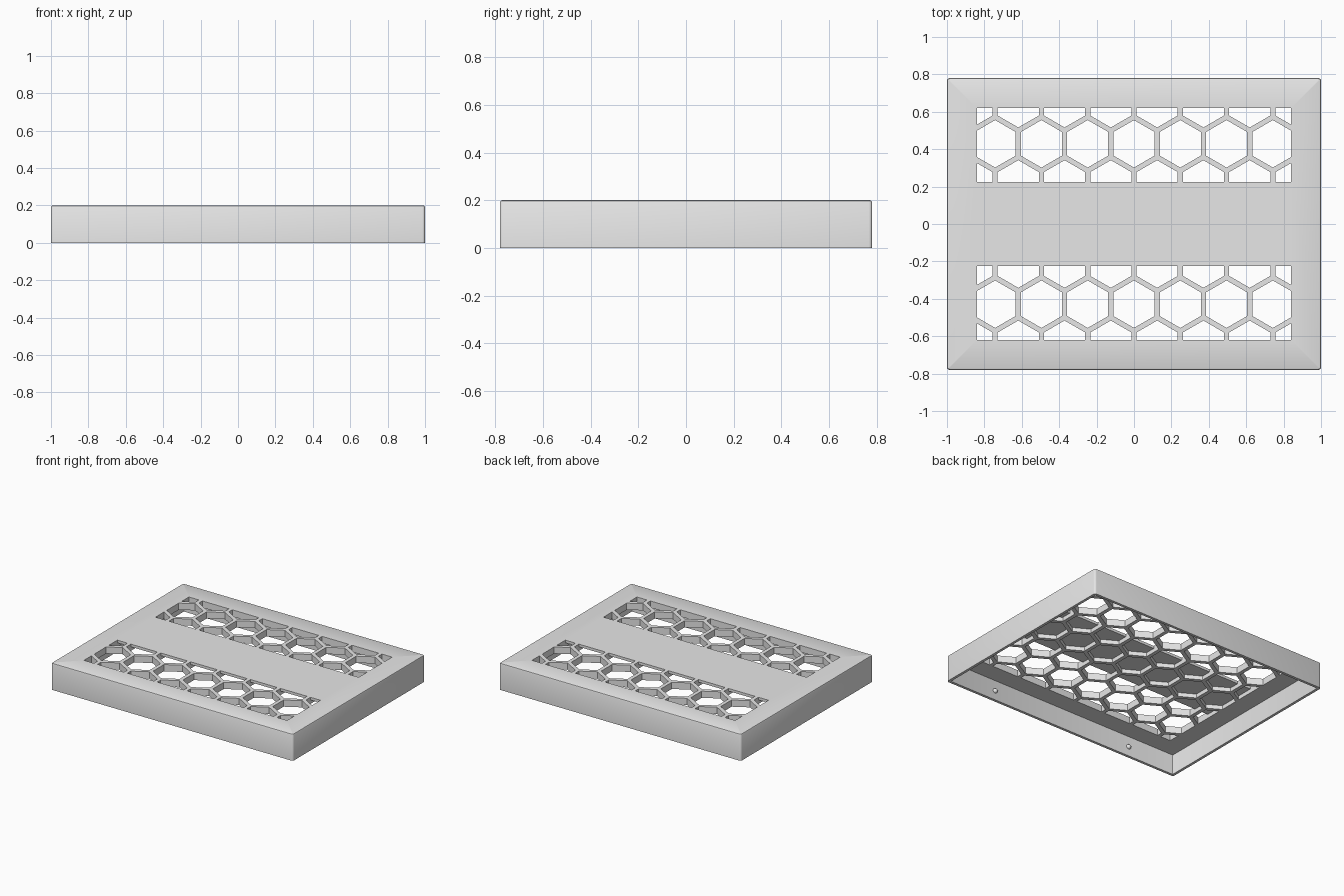
import bpy, bmesh
from math import sqrt, pi, cos, sin

old = bpy.data.objects.get("Cube")
if old:
    bpy.data.objects.remove(old, do_unlink=True)

LENGTH, DEPTH, HEIGHT = 2.0, 1.56, 0.2
WALL, CEILING, BAND_FLOOR = 0.02, 0.15, 0.18
PITCH, BAR = 0.2475, 0.028
GRID_X, GRID_Y, BAND_Y = 0.84, 0.62, 0.225

grey = bpy.data.materials.new("light_grey")
grey.use_nodes = True
colour = (0.8, 0.8, 0.8, 1)
grey.diffuse_color = colour
grey.node_tree.nodes["Principled BSDF"].inputs["Base Color"].default_value = colour


def finish(bm, name):
    """Turn a bmesh into a named grey object with sharp flats."""
    bmesh.ops.recalc_face_normals(bm, faces=bm.faces[:])
    mesh = bpy.data.meshes.new(name)
    bm.to_mesh(mesh)
    bm.free()
    mesh.materials.append(grey)
    obj = bpy.data.objects.new(name, mesh)
    bpy.context.collection.objects.link(obj)
    bpy.ops.object.select_all(action='DESELECT')
    obj.select_set(True)
    bpy.context.view_layer.objects.active = obj
    bpy.ops.object.shade_smooth_by_angle(angle=pi / 5)


def rounded_ring(bm, inset, radius, z):
    """Rectangle outline with rounded corners."""
    ring = []
    for k, (sx, sy) in enumerate(((1, 1), (-1, 1), (-1, -1), (1, -1))):
        cx = sx * (LENGTH / 2 - inset - radius)
        cy = sy * (DEPTH / 2 - inset - radius)
        for step in range(4):
            a = (k + step / 3) * pi / 2
            ring.append(bm.verts.new((cx + radius * cos(a), cy + radius * sin(a), z)))
    return ring


def bridge(bm, a, b):
    for k in range(len(a)):
        n = (k + 1) % len(a)
        bm.faces.new((a[k], a[n], b[n], b[k]))


def hexagon_cell(cx, cy):
    """Flat hexagon, clipped to the grid area and split at the solid band."""
    cell = bmesh.new()
    radius = (PITCH - BAR) / sqrt(3)
    cell.faces.new([cell.verts.new((cx + radius * sin(k * pi / 3), cy + radius * cos(k * pi / 3), 0))
                    for k in range(6)])
    for s in (1, -1):
        for point, normal, clip in (((s * GRID_X, 0, 0), (s, 0, 0), True),
                                    ((0, s * GRID_Y, 0), (0, s, 0), True),
                                    ((0, s * BAND_Y, 0), (0, s, 0), False)):
            bmesh.ops.bisect_plane(cell, geom=cell.verts[:] + cell.edges[:] + cell.faces[:],
                                   plane_co=point, plane_no=normal, clear_outer=clip)
    return cell


def add_cell(bm, cell):
    """Raise cell walls; cap the part under the band, leave the rest open."""
    def level(verts, z):
        return {v: bm.verts.new((v.co.x, v.co.y, z)) for v in verts}

    low, mid = level(cell.verts, CEILING), level(cell.verts, BAND_FLOOR)
    for edge in cell.edges:
        if edge.is_boundary:
            a, b = edge.verts
            bm.faces.new((low[a], low[b], mid[b], mid[a]))
    for face in cell.faces:
        if abs(face.calc_center_median().y) < BAND_Y:
            bm.faces.new([mid[v] for v in face.verts])
        else:
            top = level(face.verts, HEIGHT)
            bridge(bm, [mid[v] for v in face.verts], [top[v] for v in face.verts])


def fill_level(bm, z):
    """Fill the sheet between all open outlines at one height."""
    edges = [e for e in bm.edges if e.is_boundary and all(abs(v.co.z - z) < 1e-4 for v in e.verts)]
    bmesh.ops.triangle_fill(bm, use_beauty=True, use_dissolve=False, edges=edges, normal=(0, 0, 1))


# Shell: inner wall, rim, outer wall and rounded upper edge
bm = bmesh.new()
profile = ((WALL, 0.004, CEILING), (WALL, 0.004, 0), (0, 0.014, 0), (0, 0.014, HEIGHT - 0.01),
           (0.003, 0.011, HEIGHT - 0.003), (0.01, 0.004, HEIGHT))
rings = [rounded_ring(bm, *p) for p in profile]
for a, b in zip(rings, rings[1:]):
    bridge(bm, a, b)

# Honeycomb: open in two strips, blind pockets under the centre band
for row in range(-3, 4):
    for col in range(-4, 5):
        cell = hexagon_cell((col + 0.5 * (row % 2)) * PITCH, row * PITCH * sqrt(3) / 2)
        add_cell(bm, cell)
        cell.free()

# Ceiling and top sheets around the cells
fill_level(bm, CEILING)
fill_level(bm, HEIGHT)
finish(bm, "vented_cover")

# Small snap bumps inside the front and back walls
bm = bmesh.new()
for side in (-1, 1):
    for x in (-0.59, 0.59):
        bump = bmesh.ops.create_uvsphere(bm, u_segments=16, v_segments=8, radius=0.018)
        bmesh.ops.translate(bm, verts=bump["verts"], vec=(x, side * (DEPTH / 2 - WALL), 0.07))
finish(bm, "snap_bumps")
